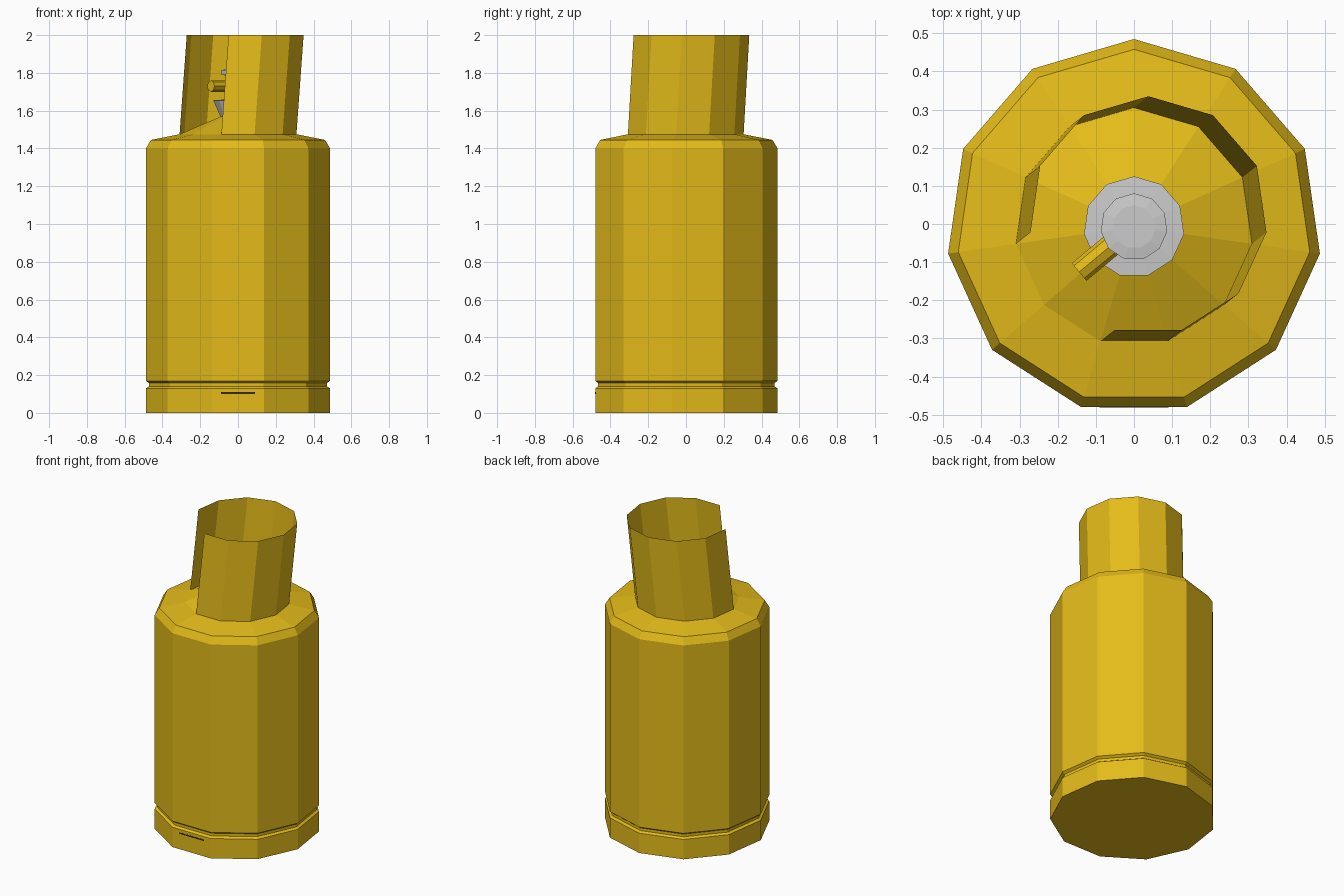
import bpy, math
from mathutils import Vector

if "Cube" in bpy.data.objects:
    bpy.data.objects.remove(bpy.data.objects["Cube"])

N = 11
CY = -0.0075          # odd-sided rings: axis sits slightly forward of the bounding centre


def material(name, rgb):
    m = bpy.data.materials.new(name)
    m.diffuse_color = (*rgb, 1)
    m.use_nodes = True
    m.node_tree.nodes["Principled BSDF"].inputs["Base Color"].default_value = m.diffuse_color
    return m


yellow = material("yellow_paint", (0.78, 0.50, 0.01))
dark = material("dark_slot", (0.03, 0.025, 0.01))


def add_object(name, verts, faces, mat=None):
    me = bpy.data.meshes.new(name)
    me.from_pydata(verts, [], faces)
    me.update()
    ob = bpy.data.objects.new(name, me)
    bpy.context.collection.objects.link(ob)
    if mat:
        me.materials.append(mat)
    return ob


def ring(r, z, dx=0, dy=0, n=N):
    # one vertex points to +y, one flat side faces the front
    return [(dx + r * math.sin(2 * math.pi * i / n), CY + dy + r * math.cos(2 * math.pi * i / n), z)
            for i in range(n)]


def lathe(name, profile, mat=None):
    verts = [v for r, z in profile for v in ring(r, z)]
    faces = [(k * N + i, (k + 1) * N + i, (k + 1) * N + (i + 1) % N, k * N + (i + 1) % N)
             for k in range(len(profile) - 1) for i in range(N)]
    faces.append(tuple(range(N)))
    faces.append(tuple(reversed(range((len(profile) - 1) * N, len(profile) * N))))
    return add_object(name, verts, faces, mat)


# Tank with base groove, chamfered shoulder and conical top
lathe("tank", [(0.4925, 0), (0.4925, 0.13), (0.477, 0.14), (0.477, 0.158), (0.4925, 0.17),
               (0.4925, 1.40), (0.4655, 1.445), (0.3125, 1.475), (0.09, 1.57)], yellow)

# Leaning open collar, two sides missing at the front left
verts = ring(0.3125, 1.475) + ring(0.3125, 2.0, 0.038, 0.03)
faces = [(i, N + i, N + (i + 1) % N, (i + 1) % N) for i in range(N) if i not in (6, 7)]
add_object("collar", verts, faces, yellow)

# Valve: flared seat, neck, hand knob
lathe("valve", [(0.09, 1.56), (0.1325, 1.655), (0.057, 1.66), (0.057, 1.785),
                (0.088, 1.79), (0.088, 1.815), (0.057, 1.82)])

# Outlet pipe pointing out through the collar opening
a, b = Vector((-0.03, -0.031, 1.73)), Vector((-0.144, -0.126, 1.73))
bpy.ops.mesh.primitive_cylinder_add(vertices=8, radius=0.03, depth=(b - a).length, location=(a + b) / 2,
                                    rotation=(b - a).to_track_quat('Z', 'Y').to_euler())
pipe = bpy.context.object
pipe.name = "outlet_pipe"
pipe.data.materials.append(yellow)

# Thin slot on the front of the base
y = CY - 0.4925 * math.cos(math.pi / N)
bpy.ops.mesh.primitive_cube_add(size=1, location=(0, y + 0.003, 0.105))
slot = bpy.context.object
slot.name = "base_slot"
slot.scale = (0.18, 0.008, 0.009)
slot.data.materials.append(dark)
